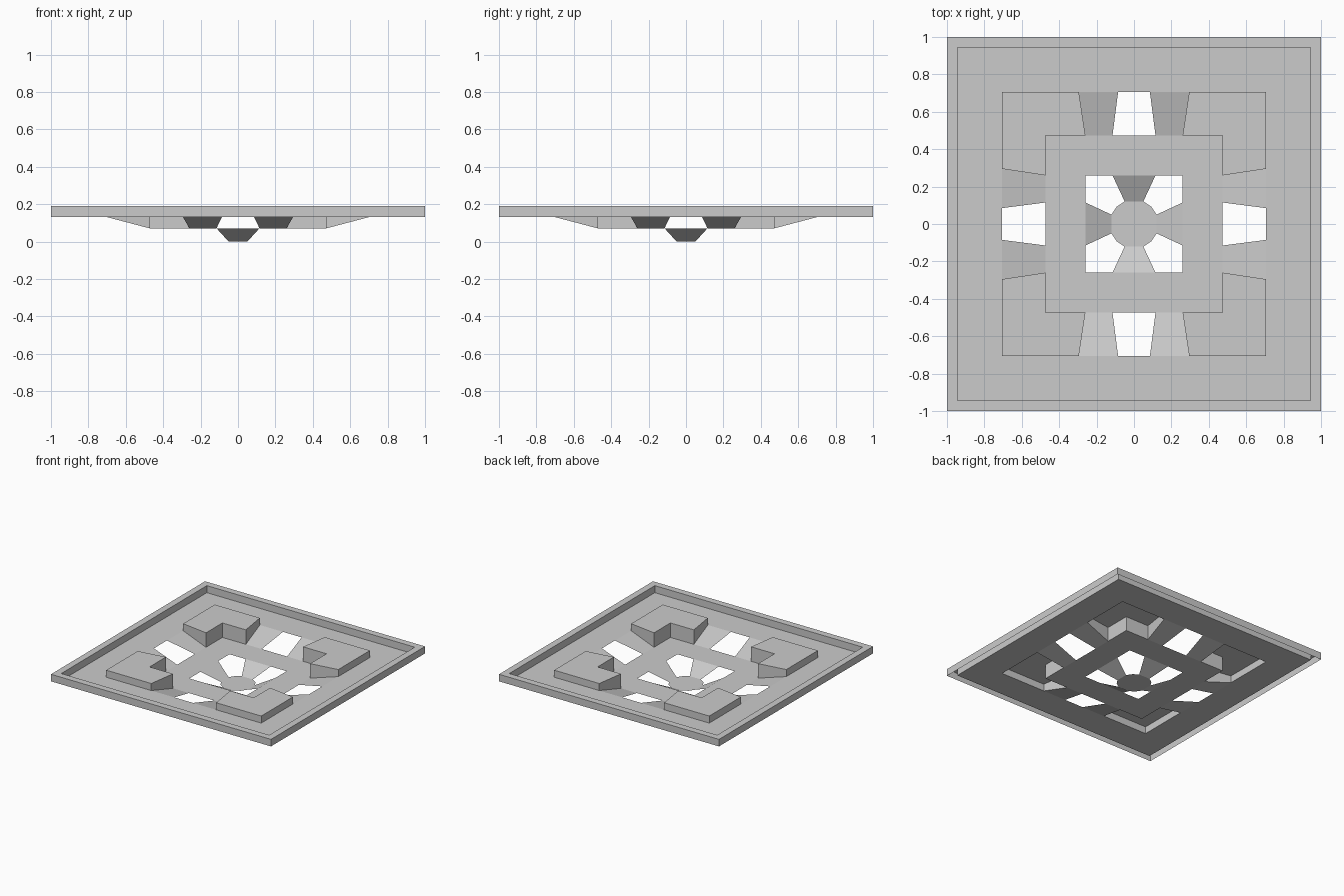
import bpy, bmesh
from math import cos, sin, pi, radians

if "Cube" in bpy.data.objects:
    bpy.data.objects.remove(bpy.data.objects["Cube"])

# heights: rim top, panel floor, inner ring, hub
T, F, R, H = 0.19, 0.132, 0.071, 0.0
# half sizes of the nested squares
A, B, C, D, E = 1.0, 0.945, 0.705, 0.473, 0.26


def spin_part(name, faces, turns=4):
    """Build sheet faces for one side and repeat them around the z axis."""
    bm = bmesh.new()
    for k in range(turns):
        c, s = cos(k * pi / 2), sin(k * pi / 2)
        for f in faces:
            bm.faces.new([bm.verts.new((x * c - y * s, x * s + y * c, z)) for x, y, z in f])
    bmesh.ops.remove_doubles(bm, verts=bm.verts, dist=1e-4)
    me = bpy.data.meshes.new(name)
    bm.to_mesh(me)
    bm.free()
    ob = bpy.data.objects.new(name, me)
    bpy.context.collection.objects.link(ob)
    return ob


def frame_side(outer, inner, z):
    return [(outer, -outer, z), (outer, outer, z), (inner, inner, z), (inner, -inner, z)]


def mirror_y(face):
    return [(x, -y, z) for x, y, z in reversed(face)]


# Folded rim, open underneath
spin_part("rim", [
    frame_side(A, B, T),
    [(A, -A, F), (A, A, F), (A, A, T), (A, -A, T)],
    [(B, B, F), (B, -B, F), (B, -B, T), (B, B, T)],
])

# Flat panel inside the rim
spin_part("panel", [frame_side(B, C, F)])

# Raised L-shaped corner pockets, open underneath
L = [(C, 0.295), (C, C), (0.295, C), (E, D), (D, D), (D, E)]
base = [(x, y, F if max(x, y) == C else R) for x, y in L]
top = [(x, y, T) for x, y in L]
walls = [[base[i], base[(i + 1) % 6], top[(i + 1) % 6], top[i]] for i in range(6)]
spin_part("corner_pockets", [top] + walls)

# Sloped tabs on both sides of each window
tab = [(C, 0.085, F), (C, 0.295, F), (D, E, R), (D, 0.115, R)]
spin_part("sloped_tabs", [tab, mirror_y(tab)])

# Lowered square ring
spin_part("inner_ring", [frame_side(D, E, R)])

# Tapered spokes down to the hub
r = 0.131
hx, hy = r * cos(radians(22.5)), r * sin(radians(22.5))
spin_part("spokes", [[(E, -0.115, R), (E, 0.115, R), (hx, hy, H), (hx, -hy, H)]])

# Hub disc: flat where the spokes join, rounded between them
hub = [(r * cos(radians(q * 90 + a)), r * sin(radians(q * 90 + a)), H)
       for q in range(4) for a in (22.5, 45, 67.5)]
spin_part("hub", [hub], turns=1)
